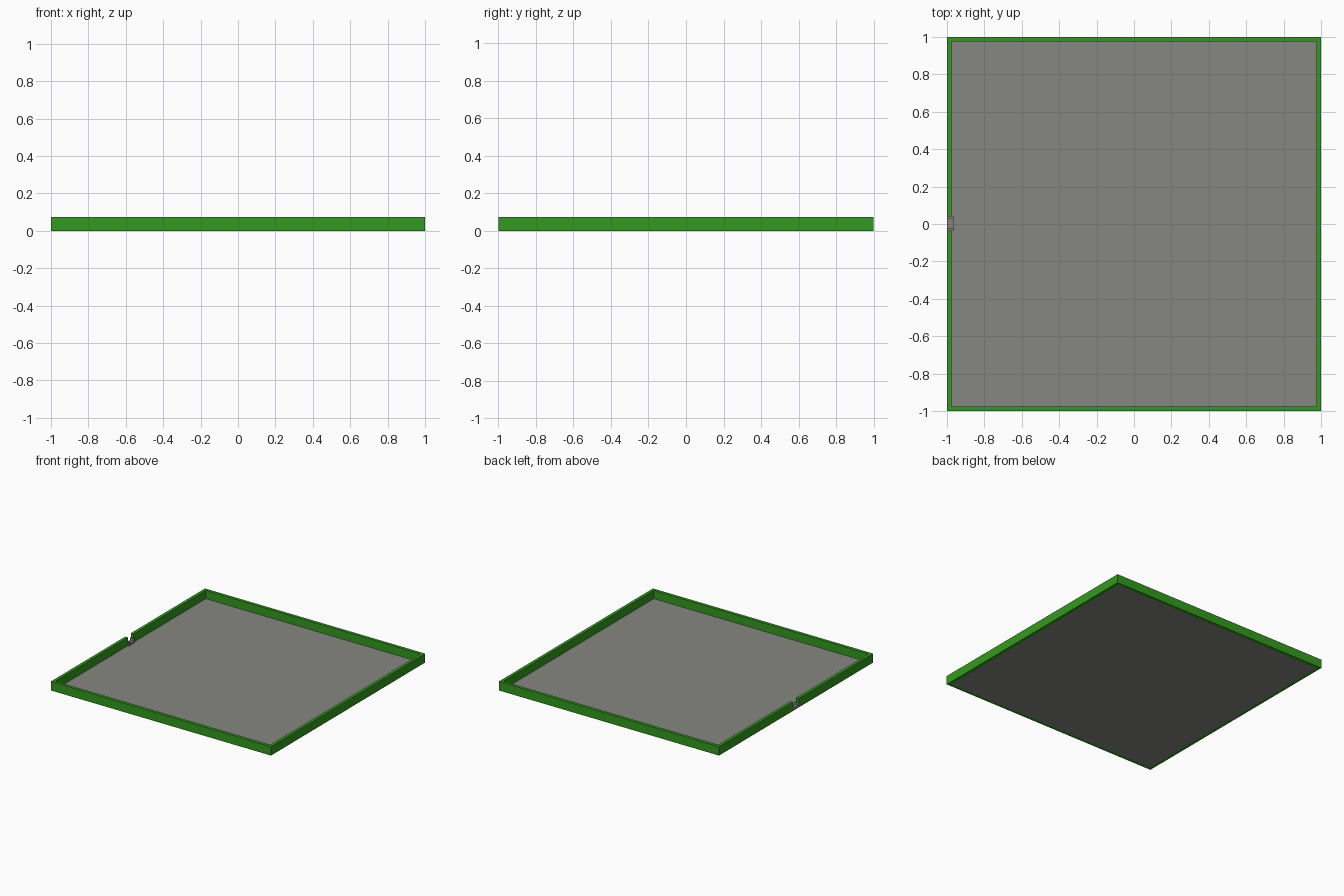
import bpy

if "Cube" in bpy.data.objects:
    bpy.data.objects.remove(bpy.data.objects["Cube"])


def material(name, rgb):
    m = bpy.data.materials.new(name)
    m.diffuse_color = (*rgb, 1)
    m.use_nodes = True
    m.node_tree.nodes["Principled BSDF"].inputs["Base Color"].default_value = m.diffuse_color
    return m


green = material("green", (0.034, 0.32, 0.014))
grey = material("grey", (0.24, 0.24, 0.225))
warm_grey = material("warm grey", (0.24, 0.225, 0.225))


def box(name, x0, x1, y0, y1, z0, z1, mat):
    bpy.ops.mesh.primitive_cube_add(
        size=1, location=((x0 + x1) / 2, (y0 + y1) / 2, (z0 + z1) / 2))
    ob = bpy.context.object
    ob.name = name
    ob.scale = (x1 - x0, y1 - y0, z1 - z0)
    bpy.ops.object.transform_apply(location=False, rotation=False, scale=True)
    ob.data.materials.append(mat)
    return ob


T = 0.025   # wall thickness
H = 0.073   # wall height
I = 1 - T   # inner face of the walls
GAP = (-0.035, 0.04)  # opening in the left wall

# ground slab between the walls
box("floor", -I, I, -I, I, 0, 0.005, grey)

# perimeter walls, the left one split by the opening
box("front_wall", -1, 1, -1, -I, 0, H, green)
box("back_wall", -1, 1, I, 1, 0, H, green)
box("right_wall", I, 1, -I, I, 0, H, green)
box("left_wall_front", -1, -I, -I, GAP[0], 0, H, green)
box("left_wall_back", -1, -I, GAP[1], I, 0, H, green)

# low gate sill with a short post at each side
box("gate_sill", -1, -0.965, GAP[0], GAP[1], 0, 0.02, warm_grey)
for name, y in (("front", GAP[0]), ("back", GAP[1] - 0.012)):
    box("gate_post_" + name, -1, -0.965, y, y + 0.012, 0.02, 0.04, warm_grey)
